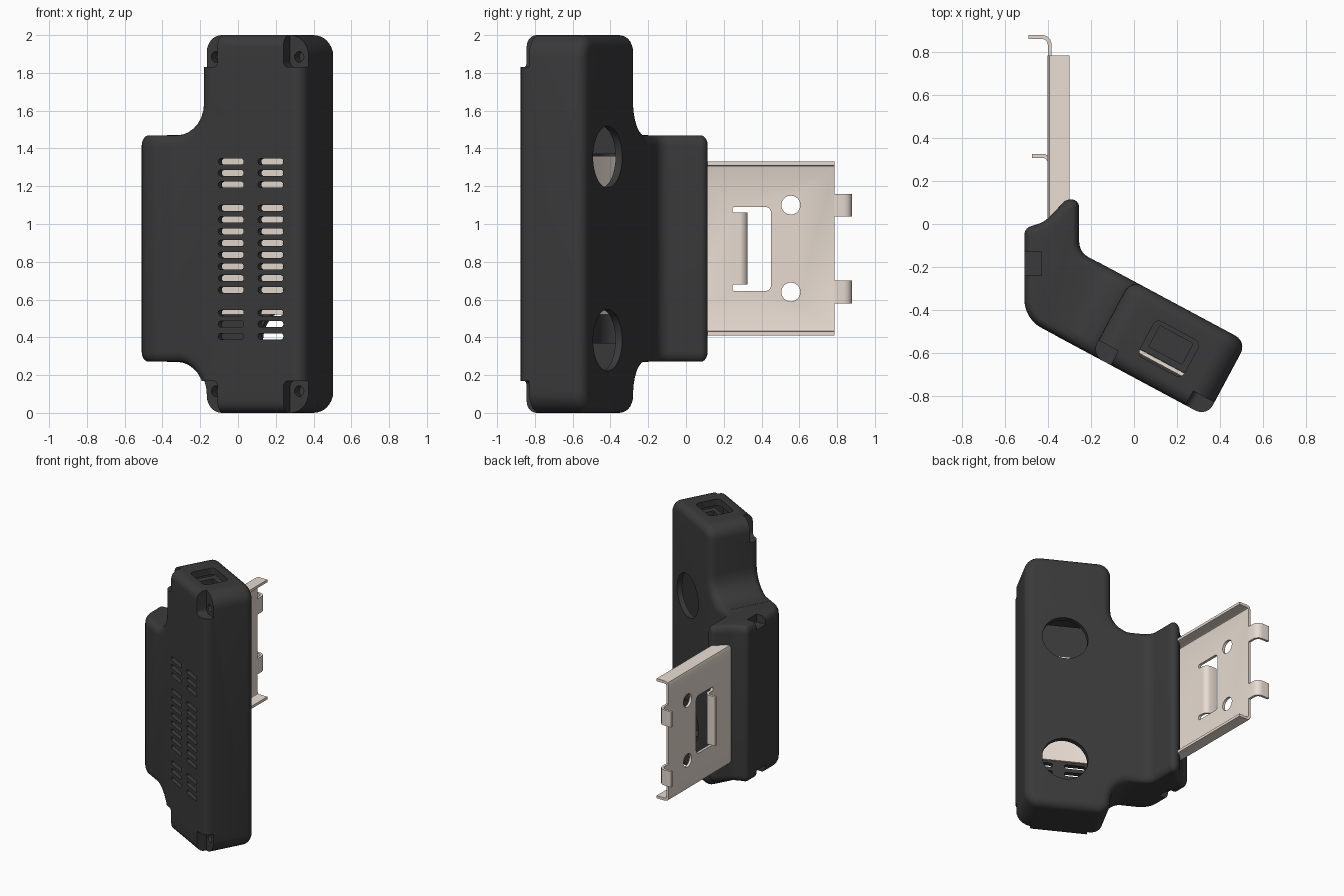
import bpy, bmesh, math
from mathutils import Vector

if "Cube" in bpy.data.objects:
    bpy.data.objects.remove(bpy.data.objects["Cube"])

ANG = math.radians(28.2)
C, S = math.cos(ANG), math.sin(ANG)


def uz(u, z, v):            # slab space: u along the angled front, v into the depth
    return (C * u + S * v, -S * u + C * v, z)


def uv(u, v, z):
    return uz(u, z, v)


def xy(x, y, z):
    return (x, y, z)


def yz(y, z, x):
    return (x, y, z)


def xz(x, z, y):
    return (x, y, z)


def material(name, rgb):
    m = bpy.data.materials.new(name)
    m.diffuse_color = (*rgb, 1)
    m.use_nodes = True
    m.node_tree.nodes["Principled BSDF"].inputs["Base Color"].default_value = m.diffuse_color
    return m


DARK = material("dark_plastic", (0.042, 0.042, 0.042))
PALE = material("pale_metal", (0.8, 0.71, 0.64))


def rounded(corners, seg=7):
    """Corners (a, b, radius) -> counterclockwise outline with arcs."""
    out, n = [], len(corners)
    for i, (a, b, r) in enumerate(corners):
        p = Vector((a, b))
        if r == 0:
            out.append(p)
            continue
        d0 = (Vector(corners[i - 1][:2]) - p).normalized()
        d1 = (Vector(corners[(i + 1) % n][:2]) - p).normalized()
        half = d0.angle(d1) / 2
        centre = p + (d0 + d1).normalized() * (r / math.sin(half))
        s, e = p + d0 * (r / math.tan(half)) - centre, p + d1 * (r / math.tan(half)) - centre
        total = s.angle(e)
        for k in range(seg + 1):
            t = k / seg
            out.append(centre + (s * math.sin((1 - t) * total) + e * math.sin(t * total)) / math.sin(total))
    area = sum(out[i - 1].x * q.y - q.x * out[i - 1].y for i, q in enumerate(out))
    return out if area > 0 else out[::-1]


def inset(pts, d, closed=True):
    res, n = [], len(pts)
    for i, p in enumerate(pts):
        e0 = p - pts[i - 1] if closed or i else pts[1] - p
        e1 = pts[(i + 1) % n] - p if closed or i < n - 1 else e0
        n0 = Vector((e0.y, -e0.x)).normalized()
        n1 = Vector((e1.y, -e1.x)).normalized()
        res.append(p - (n0 + n1) * (d / (1 + n0.dot(n1))))
    return res


def add_stack(bm, pts, levels, space):
    """Loft an outline through (height, inset) levels and cap it."""
    rings = [[bm.verts.new(space(p.x, p.y, h)) for p in (inset(pts, d) if d else pts)] for h, d in levels]
    n = len(pts)
    for r0, r1 in zip(rings, rings[1:]):
        for i in range(n):
            bm.faces.new((r0[i], r0[(i + 1) % n], r1[(i + 1) % n], r1[i]))
    bm.faces.new(rings[0][::-1])
    bm.faces.new(rings[-1])


def solid(name, items, mat=DARK):
    bm = bmesh.new()
    for pts, levels, space in items:
        add_stack(bm, pts, levels, space)
    bmesh.ops.recalc_face_normals(bm, faces=bm.faces[:])
    me = bpy.data.meshes.new(name)
    bm.to_mesh(me)
    bm.free()
    me.materials.append(mat)
    ob = bpy.data.objects.new(name, me)
    bpy.context.collection.objects.link(ob)
    return ob


def boolean(ob, cutters, op='DIFFERENCE'):
    for c in cutters:
        m = ob.modifiers.new(c.name, 'BOOLEAN')
        m.operation, m.solver, m.object = op, 'EXACT', c
        me = bpy.data.meshes.new_from_object(ob.evaluated_get(bpy.context.evaluated_depsgraph_get()))
        ob.modifiers.clear()
        ob.data = me
        bpy.data.objects.remove(c)


def smooth(ob, deg=32):
    bpy.ops.object.select_all(action='DESELECT')
    ob.select_set(True)
    bpy.context.view_layer.objects.active = ob
    bpy.ops.object.shade_smooth_by_angle(angle=math.radians(deg))


def rim(lo, hi, d, h, seg=6):
    """Levels that round both end edges."""
    q = [(h * (1 - math.sin(k / seg * math.pi / 2)), d * (1 - math.cos(k / seg * math.pi / 2)))
         for k in range(seg + 1)]
    return [(lo + a, b) for a, b in q[::-1]][::-1][::-1] and \
        [(lo + a, b) for a, b in [(h * (1 - math.cos(k / seg * math.pi / 2)),
                                   d * (1 - math.sin(k / seg * math.pi / 2))) for k in range(seg + 1)]] + \
        [(hi - a, b) for a, b in [(h * (1 - math.cos(k / seg * math.pi / 2)),
                                   d * (1 - math.sin(k / seg * math.pi / 2))) for k in range(seg, -1, -1)]]


def flat(lo, hi):
    return [(lo, 0), (hi, 0)]


def rect(a0, b0, a1, b1, r=0):
    return rounded([(a0, b0, r), (a1, b0, r), (a1, b1, r), (a0, b1, r)])


def disc(a, b, r, n=40):
    return [Vector((a + r * math.cos(2 * math.pi * k / n), b + r * math.sin(2 * math.pi * k / n))) for k in range(n)]


def ribbon(path, t):
    p = [Vector(q) for q in path]
    return inset(p, t / 2, False) + inset(p, -t / 2, False)[::-1]


# Housing: angled slab plus the rear arm
slab = rounded([(.722, 0, .11), (.722, 2, .11), (.11, 2, .09), (.11, 1.47, .17), (-.12, 1.47, 0),
                (-.12, .27, 0), (.11, .27, .17), (.11, 0, .09)])
back_r, front_r = uv(.25, -.236, 0), uv(.25, -.629, 0)
arm = rounded([(-.51, -.02, .04), (-.415, .01, .15), (-.315, .115, .05), (-.255, .115, .038), (-.255, -.131, .08),
               (back_r[0], back_r[1], 0), (front_r[0], front_r[1], 0), (-.51, -.441, .15)])
housing = solid("housing", [(slab, rim(-.63, -.235, .06, .06), uz)])
boolean(housing, [solid("arm", [(arm, rim(.271, 1.469, .036, .055), xy)])], 'UNION')

# Hollow interior
inner = rounded([(a, b, 0) for a, b in ((.155, .18), (.24, .18), (.24, .05), (.59, .05), (.59, .18), (.677, .18),
                 (.677, 1.82), (.59, 1.82), (.59, 1.95), (.24, 1.95), (.24, 1.82), (.155, 1.82))])
boolean(housing, [solid("cavity_slab", [(inner, flat(-.59, -.275), uz)]),
                  solid("cavity_arm", [(inset(arm, .032), flat(.37, 1.37), xy)])])

# Corner notches, screw holes, side notches
notches, screws = [], []
for z0, z1, zs in ((-.1, .17, .115), (1.83, 2.1, 1.885)):
    for u0, u1, us in ((0, .215, .165), (.61, .8, .665)):
        notches.append((rect(u0, z0, u1, z1, .03), flat(-.7, -.555), uz))
        screws.append((disc(us, zs, .028, 20), flat(-.6, -.5), uz))
side = [(rect(-.6, -.24, -.43, -.13), flat(a, b), xy) for a, b in ((.2, .33), (1.41, 1.6))]

# Vent slots, round rear ports, top socket opening
rows = [1.33, 1.27, 1.208] + [1.085 - .062 * k for k in range(8)] + [.53, .47, .405]
vents = [(rect(u, z - .016, u + .153, z + .016, .0155), flat(-.7, -.56), uz) for z in rows for u in (.219, .457)]
ports = [(disc(.44, z, .163, 48), flat(-.3, -.1), uz) for z in (.385, 1.355)]
opening = [(rect(.3, -.53, .535, -.34, .03), flat(1.9, 2.1), uv)]
boolean(housing, [solid(n, i) for n, i in (("notches", notches), ("screws", screws), ("side", side),
                                           ("vents", vents), ("ports", ports), ("opening", opening))])
smooth(housing)

# Socket inside the top opening
socket = solid("socket", [(rect(.28, -.5, .555, -.32), flat(1.6, 1.93), uv)])
boolean(socket, [solid("socket_hole", [(rect(.33, -.47, .505, -.36), flat(1.68, 2), uv)])])

# Bracket: channel plate with flanges, holes and a window
channel = ribbon([(-.30, 1.32), (-.372, 1.32), (-.386, 1.314), (-.392, 1.298),
                  (-.392, .442), (-.386, .426), (-.372, .42), (-.30, .42)], .02)
bracket = solid("bracket_plate", [(channel, flat(-.02, .785), xz)], PALE)
window = rounded([(.245, .645, .012), (.45, .645, .03), (.45, 1.09, .03), (.245, 1.09, .012), (.245, 1.06, .012),
                  (.29, 1.06, 0), (.29, .68, 0), (.245, .68, .012)])
boolean(bracket, [solid("window", [(window, flat(-.45, -.34), yz)]),
                  solid("holes", [(disc(.555, z, .05), flat(-.45, -.34), yz) for z in (.64, 1.10)])])
smooth(bracket)

# Spring tongue bent out of the window
tongue = ribbon([(-.392, .28), (-.395, .297), (-.405, .31), (-.42, .317), (-.475, .317)], .018)
smooth(solid("bracket_tongue", [(tongue, flat(.68, 1.06), xy)], PALE))

# Two end hooks
hook = ribbon([(-.392, .78), (-.392, .835), (-.397, .853), (-.41, .866), (-.43, .871), (-.49, .871)], .018)
for name, z in (("lower_hook", .58), ("upper_hook", 1.04)):
    smooth(solid(name, [(hook, flat(z, z + .12), xy)], PALE))

# Inner metal plate: bracket continues into the housing and bends along the front
ends = [uv(u, -.51, 0)[:2] for u in (-.12, .55)]
plate = ribbon([(-.392, 0), (-.392, -.32), (-.37, -.365)] + ends, .018)
smooth(solid("inner_plate", [(plate, flat(.52, 1.36), xy)], PALE))
